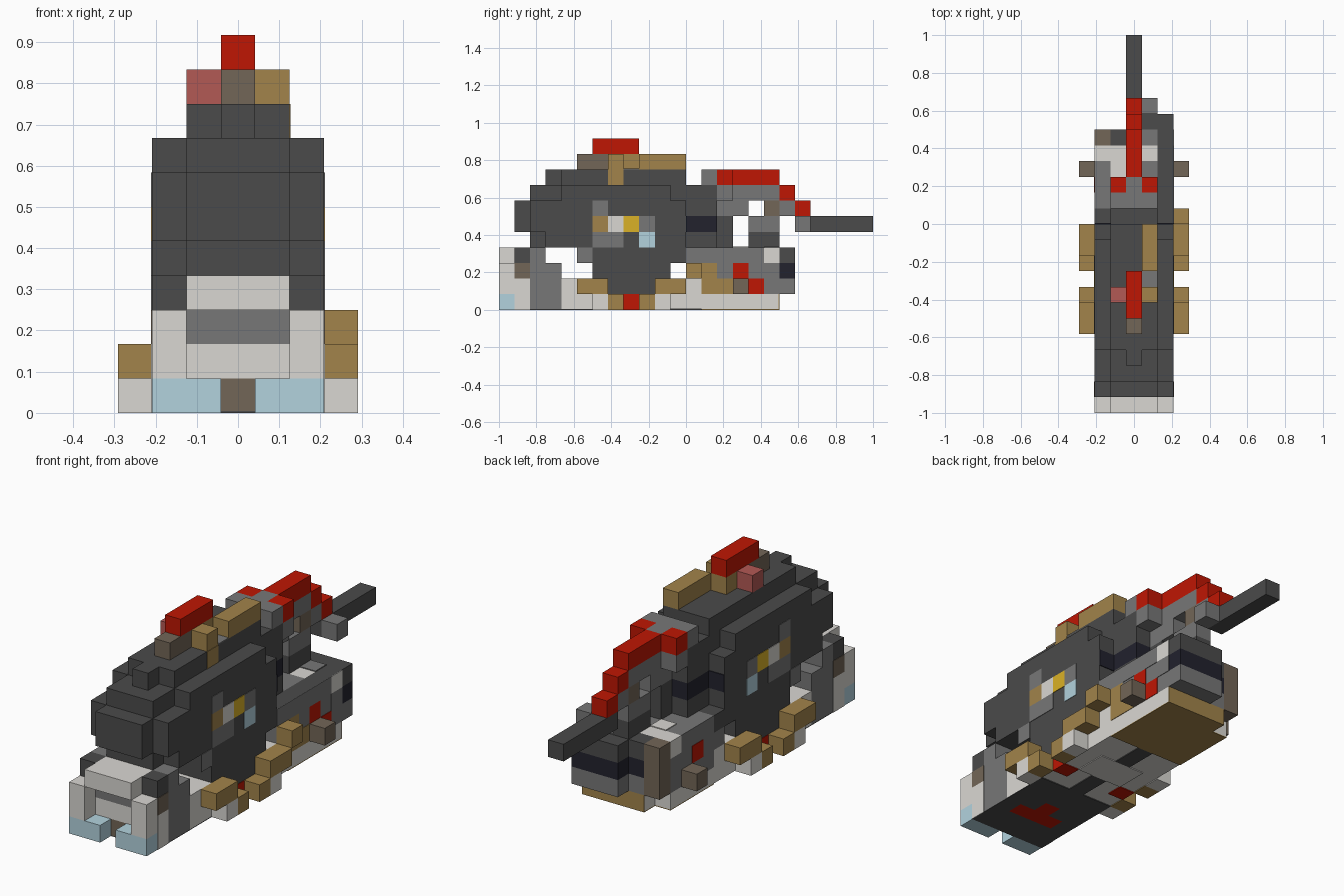
import bpy, bmesh
from mathutils import Vector

if "Cube" in bpy.data.objects:
    bpy.data.objects.remove(bpy.data.objects["Cube"], do_unlink=True)

U = 1 / 12  # one block


def material(name, r, g, b):
    m = bpy.data.materials.new(name)
    m.diffuse_color = (r, g, b, 1)
    m.use_nodes = True
    m.node_tree.nodes["Principled BSDF"].inputs["Base Color"].default_value = (r, g, b, 1)
    return m


charcoal = material("charcoal", .07, .07, .07)
grey = material("mid grey", .185, .185, .185)
pale = material("pale grey", .7, .685, .65)
brown = material("brown", .36, .23, .07)
red = material("red", .52, .008, .001)
taupe = material("taupe", .17, .133, .095)
blue = material("pale blue", .45, .65, .73)
yellow = material("yellow", .7, .44, .02)
navy = material("navy", .016, .016, .027)
pink = material("pink", .45, .1, .09)


def block(name, mat, x, y, z):
    """Box between block-grid ranges: x from the centre, y from the front, z from the ground."""
    lo = Vector((x[0], y[0] - 12, z[0])) * U
    hi = Vector((x[1], y[1] - 12, z[1])) * U
    bm = bmesh.new()
    bmesh.ops.create_cube(bm, size=1)
    for v in bm.verts:
        v.co = [a + (c + .5) * (b - a) for a, b, c in zip(lo, hi, v.co)]
    mesh = bpy.data.meshes.new(name)
    bm.to_mesh(mesh)
    bm.free()
    mesh.materials.append(mat)
    obj = bpy.data.objects.new(name, mesh)
    bpy.context.collection.objects.link(obj)
    return obj


def pair(name, mat, x, y, z):
    block("left_" + name, mat, x, y, z)
    block("right_" + name, mat, (-x[1], -x[0]), y, z)


def patch(name, mat, y, z):
    """Thin painted plate on both flanks."""
    pair(name, mat, LEFT_SKIN, (y, y + 1), (z, z + 1))


FULL, MID, CORE = (-2.5, 2.5), (-1.5, 1.5), (-.5, .5)
LEFT_RIDGE, RIGHT_RIDGE = (.5, 1.5), (-1.5, -.5)
OUTER, SIDE = (2.5, 3.5), (1.5, 2.5)
LEFT_SKIN, RIGHT_SKIN = (2.5, 2.53), (-2.53, -2.5)
RIGHT_SIDE, BACK = (-2.5, -1.5), (-1.5, 2.5)

# Front block with feet, pillars and a recessed grille
pair("foot", blue, (.5, 2.5), (0, 1), (0, 1))
pair("front_pillar", pale, SIDE, (0, 1), (1, 3))
block("front_lintel", pale, MID, (0, 1), (3, 4))
block("grille_base", taupe, FULL, (1, 2), (.05, 1))
block("grille_sill", pale, FULL, (1, 2), (1, 2))
block("grille", grey, FULL, (1, 2), (2, 3))
block("lintel_back", pale, MID, (1, 2), (3, 4))
pair("lintel_corner", charcoal, SIDE, (1, 2), (3, 4))
block("front_block", grey, FULL, (2, 4), (.05, 3))
block("front_neck", grey, FULL, (2, 3), (3, 4))
patch("pillar_foot_patch", pale, 1, 0)
patch("pillar_patch", pale, 1, 1)
patch("vent_patch", taupe, 1, 2)

# Base deck, shorter at the right rear corner
block("base_deck", pale, FULL, (4, 17), (.05, 1))
block("base_tail", pale, BACK, (17, 17.95), (.05, 1))
block("base_back", brown, BACK, (17.95, 18), (.05, 1))
block("upper_deck", pale, FULL, (4, 7), (1, 2))
block("rear_upper_deck", pale, FULL, (10, 13), (1, 2))
patch("deck_patch", red, 8, 0)

# Painted underside
block("underside_front", charcoal, FULL, (1, 3), (0, .05))
pair("underside_edge", charcoal, SIDE, (3, 4), (0, .05))
block("underside_mark", red, MID, (3, 4), (0, .05))
block("underside_mark_tip", red, CORE, (4, 5), (0, .05))
pair("underside_plate", charcoal, (.5, 2.5), (4, 7), (0, .05))
pair("underside_spot", red, SIDE, (8, 9), (0, .05))
block("underside_mid", charcoal, CORE, (5, 9), (0, .05))
block("underside_plank", pale, MID, (9, 11), (0, .05))
block("underside_rear_mid", charcoal, CORE, (11, 13), (0, .05))
block("underside_rear", brown, FULL, (13, 17), (0, .05))
block("underside_tail", brown, BACK, (17, 18), (0, .05))

# Running gear on both flanks
for y in (5, 10):
    pair("axle_guard", brown, OUTER, (y, y + 2), (1, 2))
for y in (7, 9):
    pair("lower_guard", brown, OUTER, (y, y + 1), (0, 1))
for y in (6, 10):
    pair("runner", pale, OUTER, (y, y + 1), (0, 1))
block("raised_guard", brown, OUTER, (12, 13), (2, 3))
pair("rear_peg", taupe, OUTER, (15, 16), (1, 2))
block("upper_guard_patch", brown, LEFT_SKIN, (13, 14), (2, 3))
block("guard_patch", brown, LEFT_SKIN, (13, 15), (1, 2))

# Lower body layers, bottom to top
for z, span in enumerate([(7, 10), (6, 11), (6, 12)], start=1):
    block("lower_body", charcoal, FULL, span, (z, z + 1))

# Upper body: a long core with shorter, rounded-off cheeks
for z, core, cheek in ((4, (2, 12), (3, 12)), (5, (1, 12), (2, 12)),
                       (6, (1, 12), (2, 12)), (7, (2, 12), (4, 11))):
    block("upper_body", charcoal, MID, core, (z, z + 1))
    pair("body_cheek", charcoal, SIDE, cheek, (z, z + 1))
block("body_roof", charcoal, MID, (4, 12), (8, 9))
block("roof_nose", charcoal, CORE, (3, 4), (8, 9))

# Painted emblem on each flank
emblem = [(grey, 6, 6), (brown, 6, 5), (pale, 7, 5), (yellow, 8, 5), (grey, 9, 5),
          (grey, 6, 4), (grey, 7, 4), (blue, 9, 4), (grey, 5, 3)]
for mat, y, z in emblem:
    patch("emblem", mat, y, z)

# Roof crest
block("crest_front", taupe, CORE, (5, 7), (9, 10))
block("crest_base", brown, CORE, (7, 9), (9, 10))
block("crest", red, CORE, (6, 9), (10, 11))
block("right_lamp", pink, RIGHT_RIDGE, (7, 8), (9, 10))
block("left_lamp", brown, LEFT_RIDGE, (7, 8), (9, 10))
block("left_lamp_mount", brown, (1.5, 1.53), (7, 8), (8, 9))
block("roof_panel", grey, LEFT_RIDGE, (8, 9), (9, 9.05))
block("roof_rail", brown, LEFT_RIDGE, (9, 12), (9, 10))

# Neck behind the body
block("neck_shelf", charcoal, FULL, (12, 13), (3, 4))
block("neck_low", charcoal, MID, (12, 14), (4, 5))
block("neck_band", navy, MID, (12, 14), (5, 6))
pair("cheek_band", navy, SIDE, (12, 12.05), (5, 6))
block("neck_back", charcoal, CORE, (14, 15), (4, 6))
block("neck_high", charcoal, MID, (12, 14), (6, 8))
block("neck_high_back", grey, CORE, (14, 15), (6, 7))
block("neck_shoulder", grey, MID, (14, 15), (7, 8))

# Arched spine and tail
block("spine_start", grey, MID, (13, 14), (8, 9))
pair("spine_wing", red, LEFT_RIDGE, (14, 15), (8, 9))
block("spine_collar", grey, CORE, (14, 15), (8, 9))
block("spine_top", red, CORE, (15, 18), (8, 9))
block("spine_under", grey, CORE, (15, 18), (7, 8))
block("spine_inner", grey, CORE, (15, 16), (6, 7))
block("spine_step", red, CORE, (18, 19), (7, 8))
block("spine_low_step", red, CORE, (19, 20), (6, 7))
block("spine_joint", taupe, CORE, (17, 18), (6, 7))
block("spine_rear_joint", grey, CORE, (18, 19), (6, 7))
block("spine_post", grey, CORE, (16, 18), (5, 6))
block("spine_foot", charcoal, CORE, (16, 18), (4, 5))
block("tail", charcoal, CORE, (19, 24), (5, 6))
block("tail_bracket", grey, LEFT_RIDGE, (19, 20), (5, 6))

# Rear block with banded back wall
block("rear_block", grey, FULL, (13, 17), (1, 3))
block("rear_sill", grey, FULL, (12, 13), (2, 3))
block("rear_top", grey, (-2.5, 1.5), (13, 16), (3, 4))
block("rear_top_panel", pale, (-2.5, 1.5), (16, 17), (3, 4))
block("rear_top_inlay", pale, RIGHT_RIDGE, (15, 16), (4, 4.05))
block("left_wall_top", charcoal, SIDE, (13, 17), (3, 4))
for mat, z in ((grey, 1), (navy, 2), (charcoal, 3)):
    block("back_wall", mat, BACK, (17, 18), (z, z + 1))
    block("back_bumper", mat, (-.5, 2.5), (18, 19), (z, z + 1))
block("right_back_corner", taupe, RIGHT_SIDE, (17, 18), (1, 4))
block("back_inlay", grey, LEFT_RIDGE, (17, 18), (4, 4.05))
block("right_light", red, RIGHT_SKIN, (14, 15), (2, 3))
block("left_light", red, LEFT_SKIN, (15, 16), (2, 3))
block("left_low_light", red, LEFT_SKIN, (16, 17), (1, 2))
block("left_wall_inlay", pale, LEFT_SKIN, (17, 18), (3, 4))
block("left_wall_panel", grey, LEFT_SKIN, (17, 18), (2, 3))
block("left_wall_strip", grey, LEFT_SKIN, (12, 17), (3, 4))
